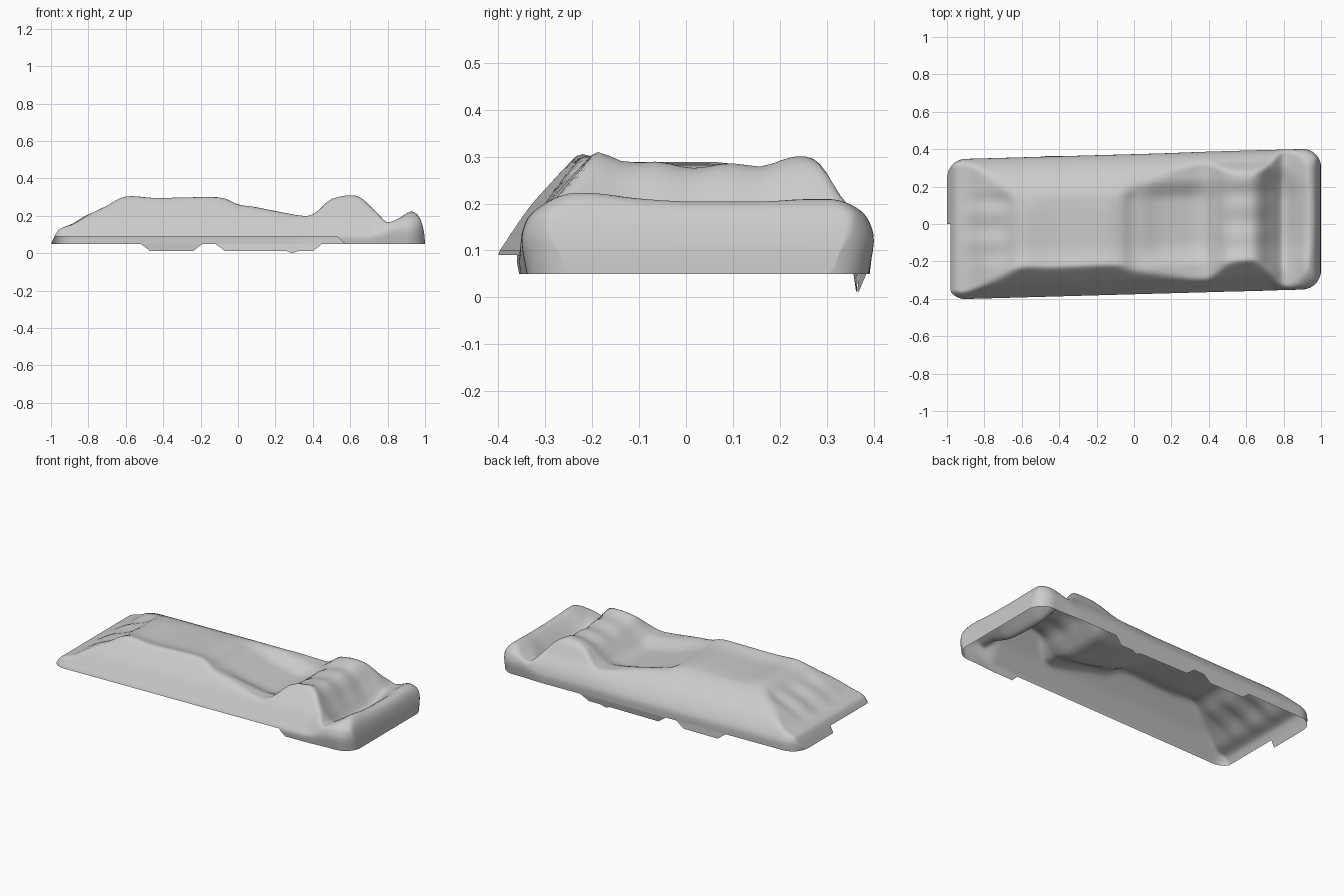
import bpy, bmesh, math
from mathutils import Vector

cube = bpy.data.objects.get("Cube")
if cube:
    bpy.data.objects.remove(cube)

grey = bpy.data.materials.new("body grey")
grey.use_nodes = True
colour = (0.6, 0.6, 0.6, 1)
grey.diffuse_color = colour
grey.node_tree.nodes["Principled BSDF"].inputs["Base Color"].default_value = colour

FLOOR = 0.05


def spline(points, steps):
    """Smooth curve through every point."""
    pts = [Vector(p) for p in points]
    pts = [2 * pts[0] - pts[1]] + pts + [2 * pts[-1] - pts[-2]]
    out = []
    for a, b, c, d in zip(pts, pts[1:], pts[2:], pts[3:]):
        for i in range(steps):
            t = i / steps
            out.append(0.5 * (2 * b + (c - a) * t + (2 * a - 5 * b + 4 * c - d) * t * t
                              + (3 * b - 3 * c + d - a) * t ** 3))
    return out + [pts[-2]]


def step(a, b, v):
    t = min(1, max(0, (v - a) / (b - a)))
    return t * t * (3 - 2 * t)


def window(a, b, soft, v):
    return step(a, a + soft, v) * (1 - step(b - soft, b, v))


def soft_min(a, b, k=0.02):
    h = max(k - abs(a - b), 0) / k
    return min(a, b) - h * h * k / 4


# Long profile of the bonnet, cockpit, rear hump and tail bar
profile = spline([(-1, .05), (-.97, .11), (-.945, .135), (-.88, .157), (-.8, .205),
                  (-.7, .255), (-.6, .308), (-.45, .3), (-.3, .302), (-.1, .303),
                  (0, .262), (.1, .246), (.25, .216), (.37, .2), (.43, .23), (.5, .293),
                  (.6, .316), (.67, .3), (.73, .235), (.78, .178), (.81, .167),
                  (.86, .187), (.92, .222), (.955, .21), (.98, .17), (.995, .11), (1, .05)], 4)

# Half cross-sections: side wall as (share of half width, height)
front_side = spline([(1, .05), (1.01, .09), (.96, .122), (.9, .158), (.83, .197),
                     (.74, .237), (.62, .288), (.5, .335), (.22, .35), (0, .35)], 3)
bonnet_back_side = spline([(1, .05), (1, .1), (.95, .14), (.88, .175), (.8, .205),
                           (.7, .232), (.56, .26), (.4, .282), (.22, .302), (0, .35)], 3)
hump_back_side = spline([(1, .05), (1.01, .1), (.97, .145), (.91, .18), (.83, .218),
                         (.72, .285), (.6, .32), (.45, .345), (.22, .35), (0, .35)], 3)
tail_side = spline([(.98, .05), (1.01, .12), (.985, .16), (.94, .183), (.86, .205),
                    (.74, .235), (.6, .28), (.45, .32), (.22, .35), (0, .35)], 3)


def half_width(x):
    radius = 0.1
    d = max(0, abs(x) - 1 + radius)
    return 0.372 - radius + math.sqrt(max(0, radius ** 2 - d * d))


def surface_point(x, top, i, side):
    body = front_side[i]
    if side > 0:
        body = bonnet_back_side[i].lerp(hump_back_side[i], step(.1, .45, x))
    s, wall = body.lerp(tail_side[i], step(.7, .86, x))
    y = side * s * half_width(x)
    inner = 1 - step(.12, .24, abs(y))
    # Sunken middle, cockpit, and trench behind the hump
    dip = .021 * window(-.85, 1, .2, x) * inner
    dip += .02 * window(.02, .42, .12, x) * inner
    dip += .022 * window(.62, .88, .1, x) * (1 - step(.2, .29, abs(y)))
    # Hump and tail bar sit lower toward the back
    dip += .014 * window(.42, 1, .08, x) * step(-.25, 0, y)
    # Rounded ribs down the hump and the nose
    rib = .005 * window(.42, .78, .1, x) + .006 * window(-.95, -.62, .12, x)
    dip += rib * inner * math.cos(y * 40)
    z = max(FLOOR, soft_min(wall, top - dip))
    return (x, y + .028 * x, z)


bm = bmesh.new()
rows = []
count = len(front_side)
for x, top in profile:
    row = [surface_point(x, top, i, -1) for i in range(count)]
    row += [surface_point(x, top, i, 1) for i in reversed(range(count - 1))]
    rows.append([bm.verts.new(p) for p in row])
for a, b in zip(rows, rows[1:]):
    for i in range(len(a) - 1):
        bm.faces.new((a[i], b[i], b[i + 1], a[i + 1]))


# Raised lower edge along the front side
def cut(point, normal, test):
    faces = [f for f in bm.faces if test(f.calc_center_median())]
    geom = faces + list({e for f in faces for e in f.edges}) + list({v for f in faces for v in f.verts})
    bmesh.ops.bisect_plane(bm, geom=geom, plane_co=point, plane_no=normal, dist=1e-5)


cut((0, 0, 0), (0, 1, 0), lambda c: c.x < -.8)
cut((0, 0, .09), (0, 0, 1), lambda c: c.y < 0 and c.x < .75)
cut((.55, 0, .07), (1, 0, 1), lambda c: c.y < 0 and c.z < .09 and c.x > .4)
gone = []
for f in bm.faces:
    c = f.calc_center_median()
    if c.y < 0 and c.z < .09 and c.x + c.z < .62:
        gone.append(f)
bmesh.ops.delete(bm, geom=gone, context='FACES')
bmesh.ops.remove_doubles(bm, verts=bm.verts, dist=1e-4)
bmesh.ops.dissolve_degenerate(bm, dist=1e-4, edges=bm.edges)


def finish(bm, name):
    mesh = bpy.data.meshes.new(name)
    bm.to_mesh(mesh)
    bm.free()
    mesh.materials.append(grey)
    obj = bpy.data.objects.new(name, mesh)
    bpy.context.collection.objects.link(obj)
    bpy.ops.object.select_all(action='DESELECT')
    obj.select_set(True)
    bpy.context.view_layer.objects.active = obj
    bpy.ops.object.shade_smooth_by_angle(angle=math.radians(50))


finish(bm, "body_shell")


# Skirt tabs hanging below the back side
def skirt_tab(name, outline):
    tab = bmesh.new()
    tab.faces.new([tab.verts.new((x, .364 + (.008 + .028 * x) * z / FLOOR, z)) for x, z in outline])
    finish(tab, name)


skirt_tab("front_skirt_tab", [(-.52, .05), (-.47, .012), (-.24, .012), (-.19, .05)])
skirt_tab("rear_skirt_tab", [(-.12, .05), (-.07, .012), (.26, .012), (.29, 0),
                             (.32, .012), (.4, .012), (.45, .05)])
